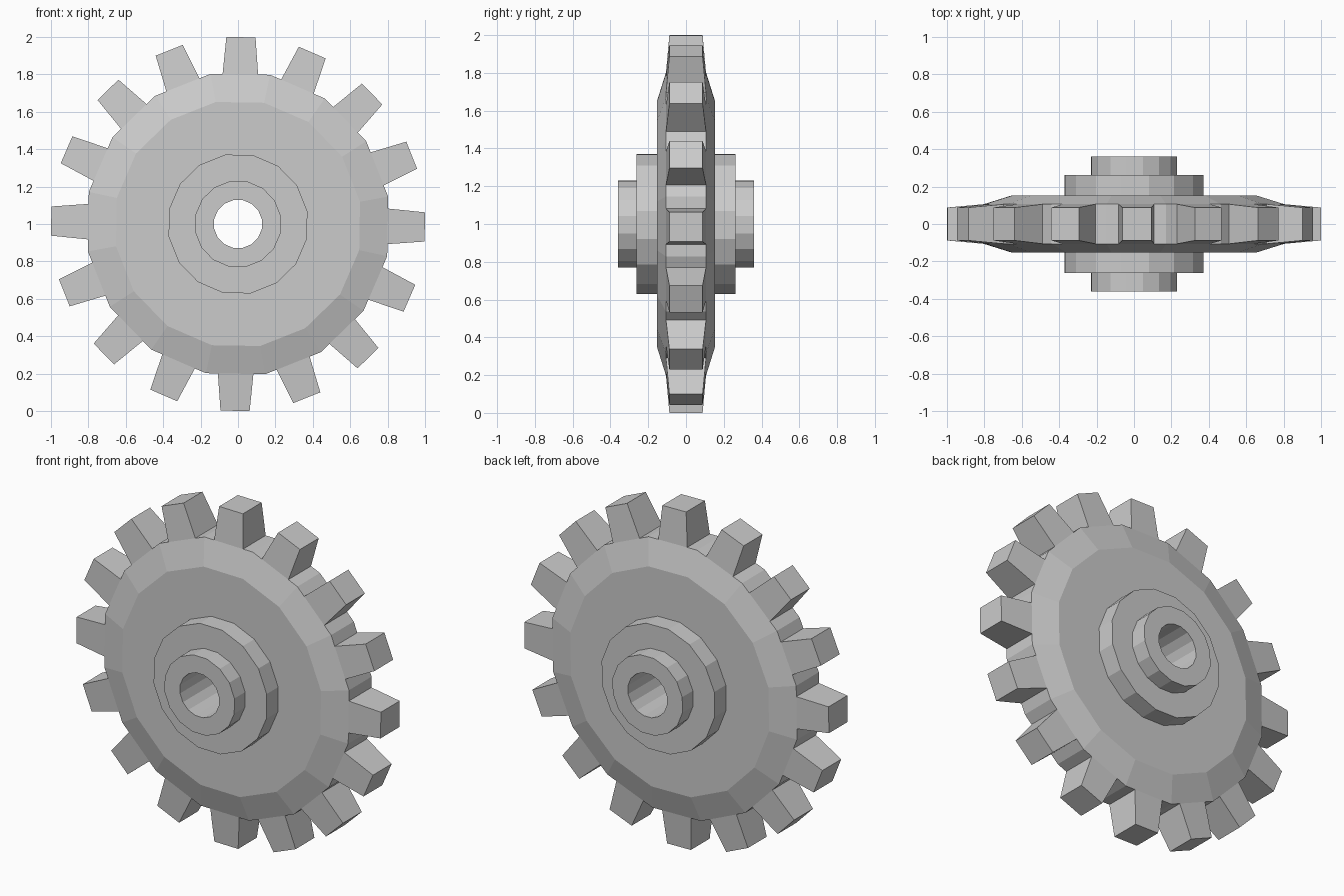
import bpy, bmesh, math
from mathutils import Matrix, Vector

if "Cube" in bpy.data.objects:
    bpy.data.objects.remove(bpy.data.objects["Cube"])

TEETH = 16
HALF = math.pi / TEETH
S, C = math.sin(HALF), math.cos(HALF)
TILT = math.radians(0.9)

# Half profile (corner radius, depth from the mid plane), bore outwards to rim
PROFILE = [(0.130, 0.0), (0.130, 0.361), (0.233, 0.361), (0.233, 0.261),
           (0.377, 0.261), (0.377, 0.153), (0.663, 0.153)]
RIM_R, RIM_Y = 0.816, 0.106
ROOT_W, TIP_W, TIP_Y, TIP_H = 0.095, 0.078, 0.088, 0.9988

bm = bmesh.new()


def face(rot, *pts):
    bm.faces.new([bm.verts.new(rot @ Vector(p)) for p in pts])


# One flat-sided sector carries one tooth; repeat it round the y axis
rim_h, rim_w = RIM_R * C, RIM_R * S
for i in range(TEETH):
    rot = Matrix.Rotation(TILT + 2 * HALF * i, 3, 'Y')
    for s in (-1, 1):
        # Bore, stepped hubs and disc face
        for (r0, y0), (r1, y1) in zip(PROFILE, PROFILE[1:]):
            face(rot, (-r0 * S, s * y0, r0 * C), (r0 * S, s * y0, r0 * C),
                 (r1 * S, s * y1, r1 * C), (-r1 * S, s * y1, r1 * C))
        # Sloping outer band of the disc
        r, y = PROFILE[-1]
        ry = s * RIM_Y
        face(rot, (-r * S, s * y, r * C), (r * S, s * y, r * C),
             (rim_w, ry, rim_h), (ROOT_W, ry, rim_h),
             (-ROOT_W, ry, rim_h), (-rim_w, ry, rim_h))
        # Rim beside the tooth
        face(rot, (s * ROOT_W, -RIM_Y, rim_h), (s * rim_w, -RIM_Y, rim_h),
             (s * rim_w, RIM_Y, rim_h), (s * ROOT_W, RIM_Y, rim_h))
        # Tooth flank, then tooth front or back
        face(rot, (s * ROOT_W, -RIM_Y, rim_h), (s * ROOT_W, RIM_Y, rim_h),
             (s * TIP_W, TIP_Y, TIP_H), (s * TIP_W, -TIP_Y, TIP_H))
        face(rot, (-ROOT_W, ry, rim_h), (ROOT_W, ry, rim_h),
             (TIP_W, s * TIP_Y, TIP_H), (-TIP_W, s * TIP_Y, TIP_H))
    # Tooth tip
    face(rot, (-TIP_W, -TIP_Y, TIP_H), (TIP_W, -TIP_Y, TIP_H),
         (TIP_W, TIP_Y, TIP_H), (-TIP_W, TIP_Y, TIP_H))

# Weld the sectors into one closed wheel
bmesh.ops.remove_doubles(bm, verts=bm.verts, dist=1e-4)
bmesh.ops.recalc_face_normals(bm, faces=bm.faces)
mesh = bpy.data.meshes.new("gear_wheel")
bm.to_mesh(mesh)
bm.free()
gear = bpy.data.objects.new("gear_wheel", mesh)
gear.location.z = 1.0
bpy.context.collection.objects.link(gear)
